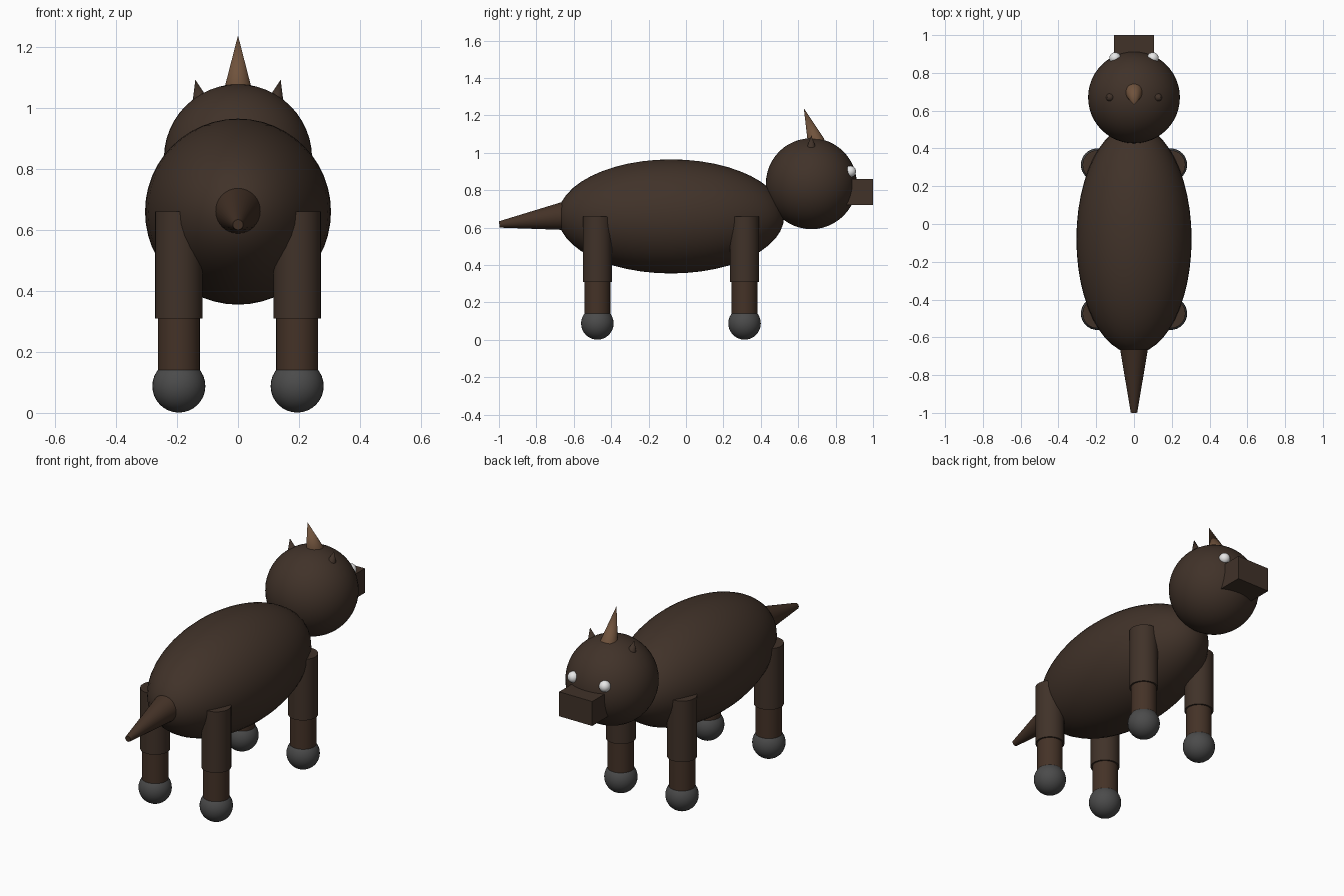
import bpy
import math
from mathutils import Vector

if "Cube" in bpy.data.objects:
    bpy.data.objects.remove(bpy.data.objects["Cube"])


def material(name, rgb):
    m = bpy.data.materials.new(name)
    m.diffuse_color = (*rgb, 1)
    m.use_nodes = True
    m.node_tree.nodes["Principled BSDF"].inputs["Base Color"].default_value = m.diffuse_color
    return m


HIDE = material("dark brown hide", (0.052, 0.032, 0.022))
LIMB = material("warm brown limb", (0.058, 0.032, 0.020))
HORN = material("tan horn", (0.16, 0.085, 0.045))
HOOF = material("grey hoof", (0.07, 0.07, 0.07))
WHITE = material("white eye", (0.8, 0.8, 0.8))


def finish(name, mat):
    ob = bpy.context.object
    ob.name = name
    ob.data.materials.append(mat)
    bpy.ops.object.shade_smooth_by_angle(angle=math.radians(40))
    return ob


def ball(name, centre, radii, mat, segments=32, rings=16):
    bpy.ops.mesh.primitive_uv_sphere_add(segments=segments, ring_count=rings,
                                         radius=1, location=centre)
    bpy.context.object.scale = radii
    bpy.ops.object.transform_apply(location=False, rotation=False, scale=True)
    return finish(name, mat)


def cone(name, start, end, r1, r2, mat, sides=32):
    a, b = Vector(start), Vector(end)
    bpy.ops.mesh.primitive_cone_add(vertices=sides, radius1=r1, radius2=r2,
                                    depth=(b - a).length, location=(a + b) / 2)
    bpy.context.object.rotation_euler = (b - a).to_track_quat('Z', 'Y').to_euler()
    return finish(name, mat)


# Body and head
ball("body", (0, -0.08, 0.66), (0.305, 0.605, 0.305), HIDE, 48, 24)
ball("head", (0, 0.67, 0.835), (0.243, 0.243, 0.243), HIDE, 48, 24)

# Square snout
bpy.ops.mesh.primitive_cube_add(size=1, location=(0, 0.90, 0.79))
bpy.context.object.scale = (0.21, 0.20, 0.14)
bpy.ops.object.transform_apply(location=False, rotation=False, scale=True)
finish("snout", HIDE)

# Horn and tail
cone("horn", (0, 0.697, 1.055), (0, 0.63, 1.238), 0.047, 0, HORN)
cone("tail", (0, -0.655, 0.662), (0, -0.998, 0.617), 0.075, 0.017, LIMB)

for side, s in (("left", -1), ("right", 1)):
    # Eyes and ears
    ball(f"{side}_eye", (s * 0.10, 0.878, 0.90), (0.031, 0.031, 0.031), WHITE, 24, 12)
    cone(f"{side}_ear", (s * 0.125, 0.67, 1.03), (s * 0.14, 0.67, 1.093), 0.024, 0, HIDE, 16)
    # Legs: thick upper part, thinner shin, round hoof
    for end, y in (("front", 0.313), ("rear", -0.474)):
        x = s * 0.194
        cone(f"{end}_{side}_upper_leg", (x, y, 0.31), (x, y, 0.66), 0.078, 0.078, HIDE)
        cone(f"{end}_{side}_shin", (x, y, 0.09), (x, y, 0.33), 0.069, 0.069, LIMB)
        ball(f"{end}_{side}_hoof", (x, y, 0.088), (0.087, 0.087, 0.087), HOOF)
